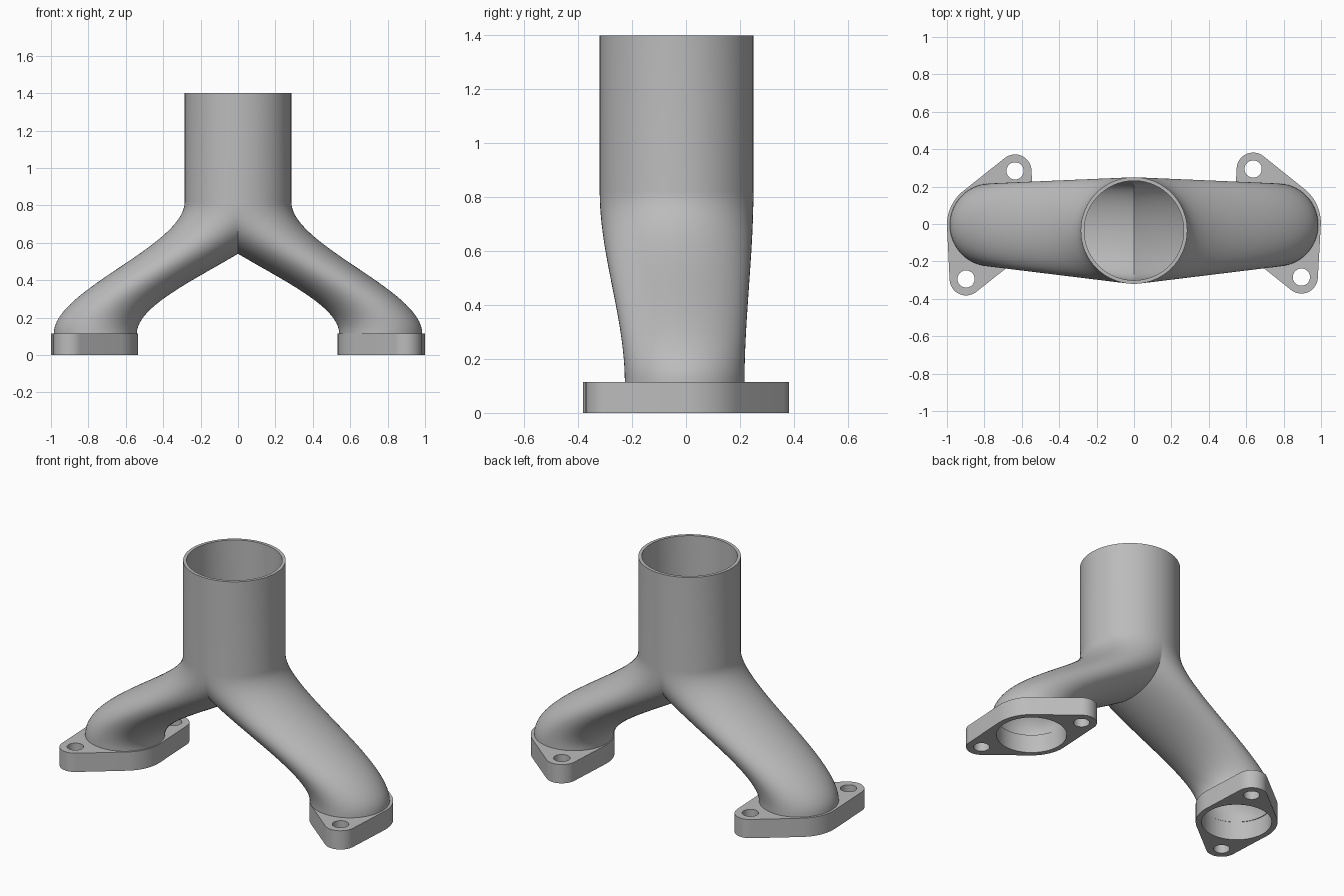
import bpy, bmesh
from math import sin, cos, tau, pi, atan2, asin, hypot

cube = bpy.data.objects.get("Cube")
if cube:
    bpy.data.objects.remove(cube, do_unlink=True)

metal = bpy.data.materials.new("cast_grey_metal")
metal.use_nodes = True
GREY = (0.5, 0.5, 0.5, 1)
metal.diffuse_color = GREY
metal.node_tree.nodes["Principled BSDF"].inputs["Base Color"].default_value = GREY

FLANGE_H, JOIN_Z, TOP_Z = 0.115, 0.82, 1.4
PORT = (0.763, -0.005)      # centre of a leg's foot
PIPE = (0.0, -0.035)        # centre of the upright pipe
SEGS, STEPS = 96, 36


def select_only(ob):
    bpy.ops.object.select_all(action='DESELECT')
    bpy.context.view_layer.objects.active = ob
    ob.select_set(True)


def circle(cx, cy, r, n, start=0.0, sweep=tau, closed=True):
    count = n if closed else n + 1
    return [(cx + r * cos(start + sweep * i / n), cy + r * sin(start + sweep * i / n))
            for i in range(count)]


def wall(foot_r, pipe_r):
    """Circles lofted from the foot up into the pipe, vertical at both ends."""
    rings = []
    for i in range(STEPS + 1):
        t = i / STEPS
        s = t * t * (3 - 2 * t)
        x, y = (a + (b - a) * s for a, b in zip(PORT, PIPE))
        rings.append((x, y, foot_r + (pipe_r - foot_r) * s,
                      FLANGE_H + (JOIN_Z - FLANGE_H) * t))
    rings.append((*PIPE, pipe_r, TOP_Z))
    return rings


# Branching pipe: one hollow leg, cut at the middle and mirrored
bm = bmesh.new()
rings = wall(0.222, 0.285) + wall(0.2, 0.266)[::-1]
loops = [[bm.verts.new((px, py, z)) for px, py in circle(x, y, r, SEGS)]
         for x, y, r, z in rings]
for a, b in zip(loops, loops[1:] + loops[:1]):
    for i in range(SEGS):
        j = (i + 1) % SEGS
        bm.faces.new((a[i], a[j], b[j], b[i]))
bmesh.ops.recalc_face_normals(bm, faces=bm.faces)
mesh = bpy.data.meshes.new("branch_pipe")
bm.to_mesh(mesh)
bm.free()
pipe = bpy.data.objects.new("branch_pipe", mesh)
bpy.context.collection.objects.link(pipe)
mesh.materials.append(metal)
mirror = pipe.modifiers.new("mirror", 'MIRROR')
mirror.use_axis[0] = True
mirror.use_bisect_axis[0] = True
mirror.merge_threshold = 0.0005
select_only(pipe)
bpy.ops.object.modifier_apply(modifier="mirror")
bpy.ops.object.shade_smooth_by_angle(angle=0.6)


def flange_outline(ear_x, ear_y, big_r, ear_r):
    """Disc with two opposite ears, joined by tangent lines."""
    axis = atan2(ear_y, ear_x)
    spread = pi / 2 - asin((big_r - ear_r) / hypot(ear_x, ear_y))
    pts = []
    for k in (0, 1):
        a = axis + k * pi
        sign = 1 - 2 * k
        pts += circle(sign * ear_x, sign * ear_y, ear_r, 20, a - spread, 2 * spread, False)
        pts += circle(0, 0, big_r, 24, a + spread, pi - 2 * spread, False)
    return pts


def make_flange(name, cx, cy, ear_x, ear_y):
    curve = bpy.data.curves.new(name, 'CURVE')
    curve.dimensions = '2D'
    curve.fill_mode = 'BOTH'
    curve.extrude = FLANGE_H / 2
    shapes = [flange_outline(ear_x, ear_y, 0.233, 0.088),
              circle(0, 0, 0.2, 72),
              circle(ear_x, ear_y, 0.046, 32),
              circle(-ear_x, -ear_y, 0.046, 32)]
    for pts in shapes:
        spline = curve.splines.new('POLY')
        spline.points.add(len(pts) - 1)
        for p, (x, y) in zip(spline.points, pts):
            p.co = (x, y, 0, 1)
        spline.use_cyclic_u = True
    ob = bpy.data.objects.new(name, curve)
    bpy.context.collection.objects.link(ob)
    ob.location = (cx, cy, FLANGE_H / 2)
    select_only(ob)
    bpy.ops.object.convert(target='MESH')
    ob = bpy.context.object
    ob.data.materials.clear()
    ob.data.materials.append(metal)
    # Weld the caps to the sides
    bm = bmesh.new()
    bm.from_mesh(ob.data)
    bmesh.ops.remove_doubles(bm, verts=bm.verts, dist=0.0001)
    bmesh.ops.recalc_face_normals(bm, faces=bm.faces)
    bm.to_mesh(ob.data)
    bm.free()
    bpy.ops.object.shade_smooth_by_angle(angle=0.5)


# Bolt flanges under both legs
make_flange("left_flange", 0.766, 0.005, -0.129, 0.289)
make_flange("right_flange", -0.767, -0.005, 0.131, 0.289)
